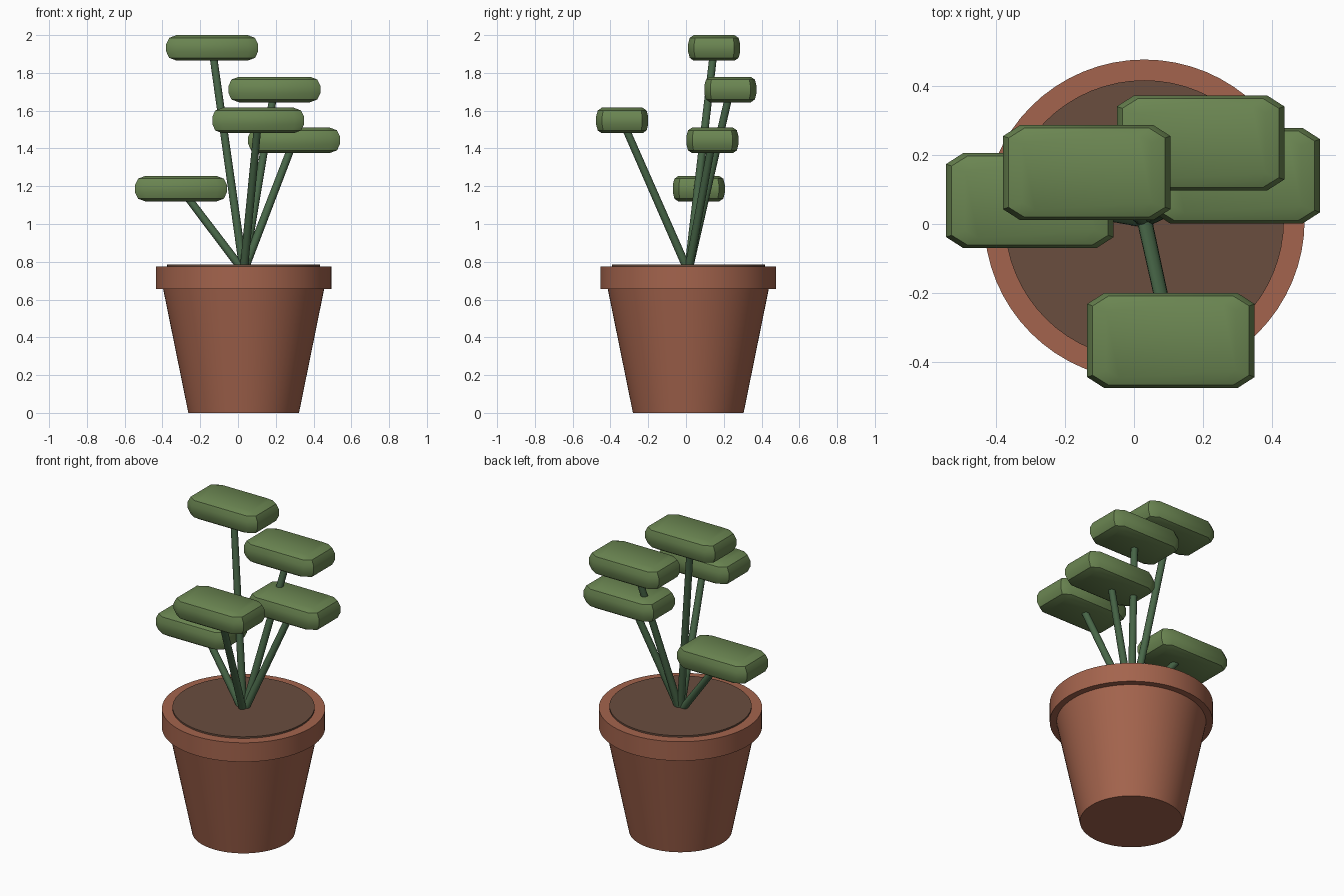
import bpy, bmesh, math
from mathutils import Vector

default = bpy.data.objects.get("Cube")
if default:
    bpy.data.objects.remove(default, do_unlink=True)


def material(name, rgb):
    m = bpy.data.materials.new(name)
    m.use_nodes = True
    m.diffuse_color = (*rgb, 1)
    m.node_tree.nodes["Principled BSDF"].inputs["Base Color"].default_value = (*rgb, 1)
    return m


terracotta = material("terracotta", (0.37, 0.127, 0.074))
earth = material("dark earth", (0.142, 0.075, 0.049))
stem_green = material("stem green", (0.065, 0.135, 0.065))
leaf_green = material("leaf green", (0.147, 0.238, 0.084))


def add_object(name, bm, mat, angle=40):
    bmesh.ops.recalc_face_normals(bm, faces=bm.faces)
    mesh = bpy.data.meshes.new(name)
    bm.to_mesh(mesh)
    bm.free()
    mesh.materials.append(mat)
    obj = bpy.data.objects.new(name, mesh)
    bpy.context.collection.objects.link(obj)
    bpy.ops.object.select_all(action="DESELECT")
    obj.select_set(True)
    bpy.context.view_layer.objects.active = obj
    bpy.ops.object.shade_smooth_by_angle(angle=math.radians(angle))
    return obj


def loft(bm, rings):
    """Skin a stack of equal rings and cap both ends."""
    loops = [[bm.verts.new(p) for p in ring] for ring in rings]
    n = len(loops[0])
    for low, high in zip(loops, loops[1:]):
        for i in range(n):
            j = (i + 1) % n
            bm.faces.new((low[i], low[j], high[j], high[i]))
    bm.faces.new(loops[0][::-1])
    bm.faces.new(loops[-1])


CENTRE = Vector((0.03, 0.012, 0))


def round_part(name, profile, mat):
    """Turned solid from (radius, height) pairs."""
    sides = 64
    bm = bmesh.new()
    turns = [math.tau * i / sides for i in range(sides)]
    loft(bm, [[CENTRE + Vector((r * math.cos(a), r * math.sin(a), z)) for a in turns]
              for r, z in profile])
    return add_object(name, bm, mat)


# Pot and soil
round_part("pot_body", [(0.293, 0), (0.427, 0.66)], terracotta)
round_part("pot_rim", [(0.465, 0.655), (0.465, 0.775)], terracotta)
round_part("soil", [(0.405, 0.74), (0.405, 0.785)], earth)


def leaf_ring(centre, inset, z):
    """Rectangle with cut corners; inset runs from 0 (outer) to 1 (flat face)."""
    hx, hy = 0.243 - 0.055 * inset, 0.138 - 0.03 * inset
    cx, cy = 0.05 - 0.012 * inset, 0.032 - 0.011 * inset
    points = []
    for sx, sy in ((1, 1), (-1, 1), (-1, -1), (1, -1)):
        pair = [(sx * hx, sy * (hy - cy)), (sx * (hx - cx), sy * hy)]
        points += pair if sx * sy > 0 else pair[::-1]
    return [centre + Vector((x, y, z)) for x, y in points]


def leaf(name, centre):
    upper = [(0, 0.02), (0.29, 0.053), (1, 0.0675)]
    levels = [(i, -z) for i, z in reversed(upper)] + upper
    bm = bmesh.new()
    loft(bm, [leaf_ring(centre, i, z) for i, z in levels])
    add_object(name, bm, leaf_green, 35)


def stem(name, start, end):
    axis = end - start
    bm = bmesh.new()
    bmesh.ops.create_cone(bm, cap_ends=True, segments=16, radius1=0.022,
                          radius2=0.02, depth=axis.length)
    turn = axis.to_track_quat("Z", "Y").to_matrix()
    bmesh.ops.rotate(bm, verts=bm.verts, matrix=turn, cent=(0, 0, 0))
    bmesh.ops.translate(bm, verts=bm.verts, vec=(start + end) / 2)
    add_object(name, bm, stem_green)


# Five leaves, each on its own stem
leaf_centres = {
    "top": (-0.137, 0.149, 1.9325),
    "back": (0.193, 0.235, 1.712),
    "left": (0.297, 0.14, 1.443),
    "front": (0.107, -0.338, 1.548),
    "right": (-0.302, 0.068, 1.187),
}
root = CENTRE + Vector((0, 0, 0.75))
for place, position in leaf_centres.items():
    centre = Vector(position)
    stem(place + "_stem", root, centre)
    leaf(place + "_leaf", centre)
